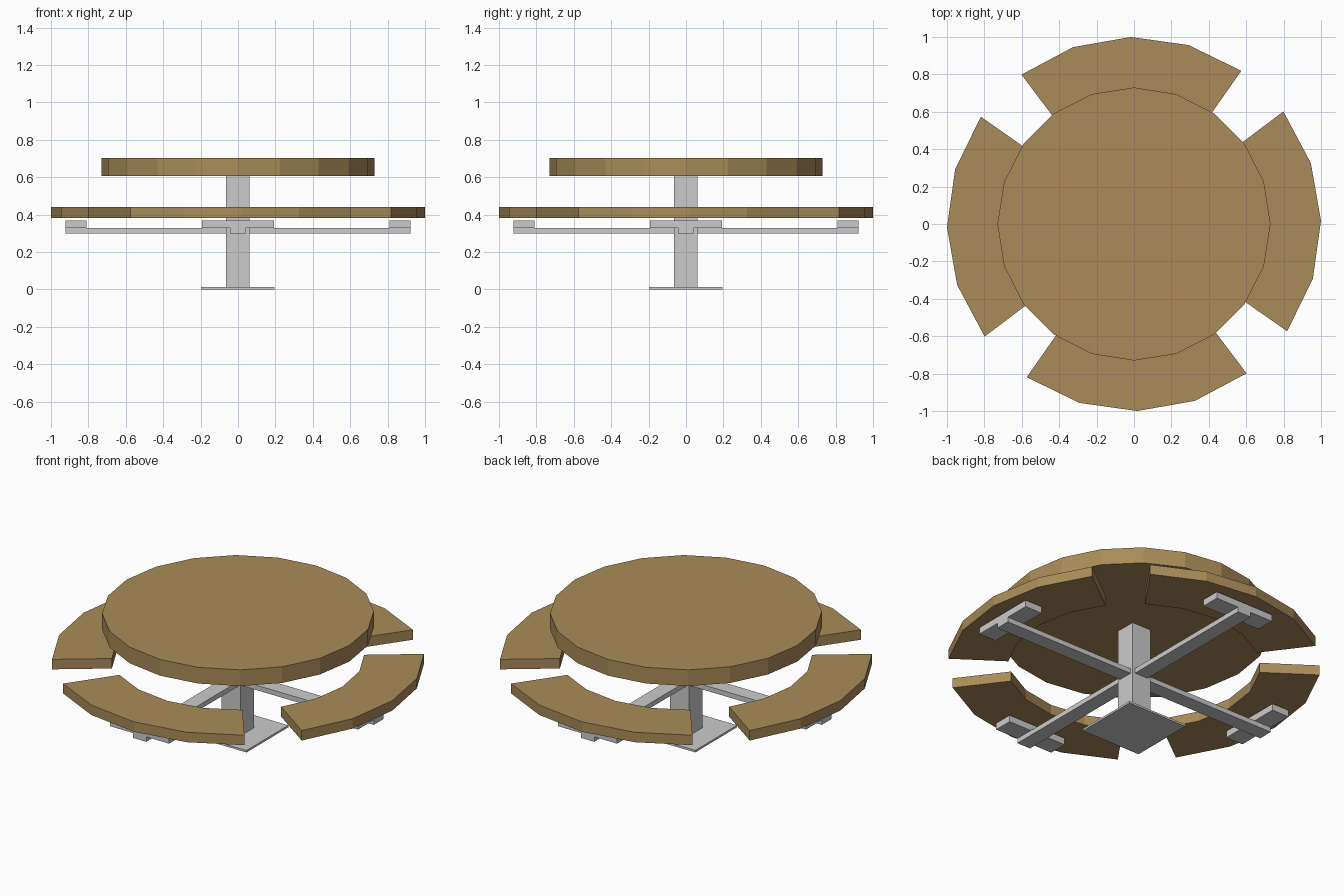
import bpy, bmesh
from math import sin, cos, radians, pi
from mathutils import Matrix

if "Cube" in bpy.data.objects:
    bpy.data.objects.remove(bpy.data.objects["Cube"])

wood = bpy.data.materials.new("wood")
wood.diffuse_color = (0.40, 0.26, 0.10, 1)
wood.use_nodes = True
wood.node_tree.nodes["Principled BSDF"].inputs["Base Color"].default_value = wood.diffuse_color


def prism(name, outline, z0, z1, turn=0, mat=None):
    """Extrude a flat outline from z0 to z1 and turn it about the z axis."""
    bm = bmesh.new()
    face = bm.faces.new([bm.verts.new((x, y, z0)) for x, y in outline])
    ext = bmesh.ops.extrude_face_region(bm, geom=[face])
    top = [v for v in ext["geom"] if isinstance(v, bmesh.types.BMVert)]
    bmesh.ops.translate(bm, verts=top, vec=(0, 0, z1 - z0))
    bmesh.ops.recalc_face_normals(bm, faces=bm.faces)
    bm.transform(Matrix.Rotation(turn, 4, 'Z'))
    me = bpy.data.meshes.new(name)
    bm.to_mesh(me)
    bm.free()
    ob = bpy.data.objects.new(name, me)
    bpy.context.collection.objects.link(ob)
    if mat:
        me.materials.append(mat)
    return ob


def rect(x0, x1, y0, y1):
    return [(x0, y0), (x1, y0), (x1, y1), (x0, y1)]


def arc(r, degrees):
    return [(r * cos(radians(d)), r * sin(radians(d))) for d in degrees]


# Round table top with 20 sides
prism("table_top", arc(0.73, range(0, 360, 18)), 0.607, 0.703, mat=wood)

# Central post and ground plate
prism("post", rect(-0.063, 0.061, -0.063, 0.061), 0.01, 0.607)
prism("base_plate", rect(-0.197, 0.194, -0.197, 0.194), 0, 0.012)

# Four curved seats, each on an arm with a cross pad
seat = arc(1.0, range(-35, 38, 18)) + arc(0.678, range(37, -36, -18))
for i, side in enumerate(("right", "back", "left", "front")):
    turn = i * pi / 2
    prism(side + "_seat", seat, 0.382, 0.441, turn, wood)
    prism(side + "_seat_pad", rect(0.81, 0.922, -0.193, 0.193), 0.329, 0.369, turn)
    prism(side + "_arm", rect(0.04, 0.922, -0.044, 0.044), 0.30, 0.329, turn)
